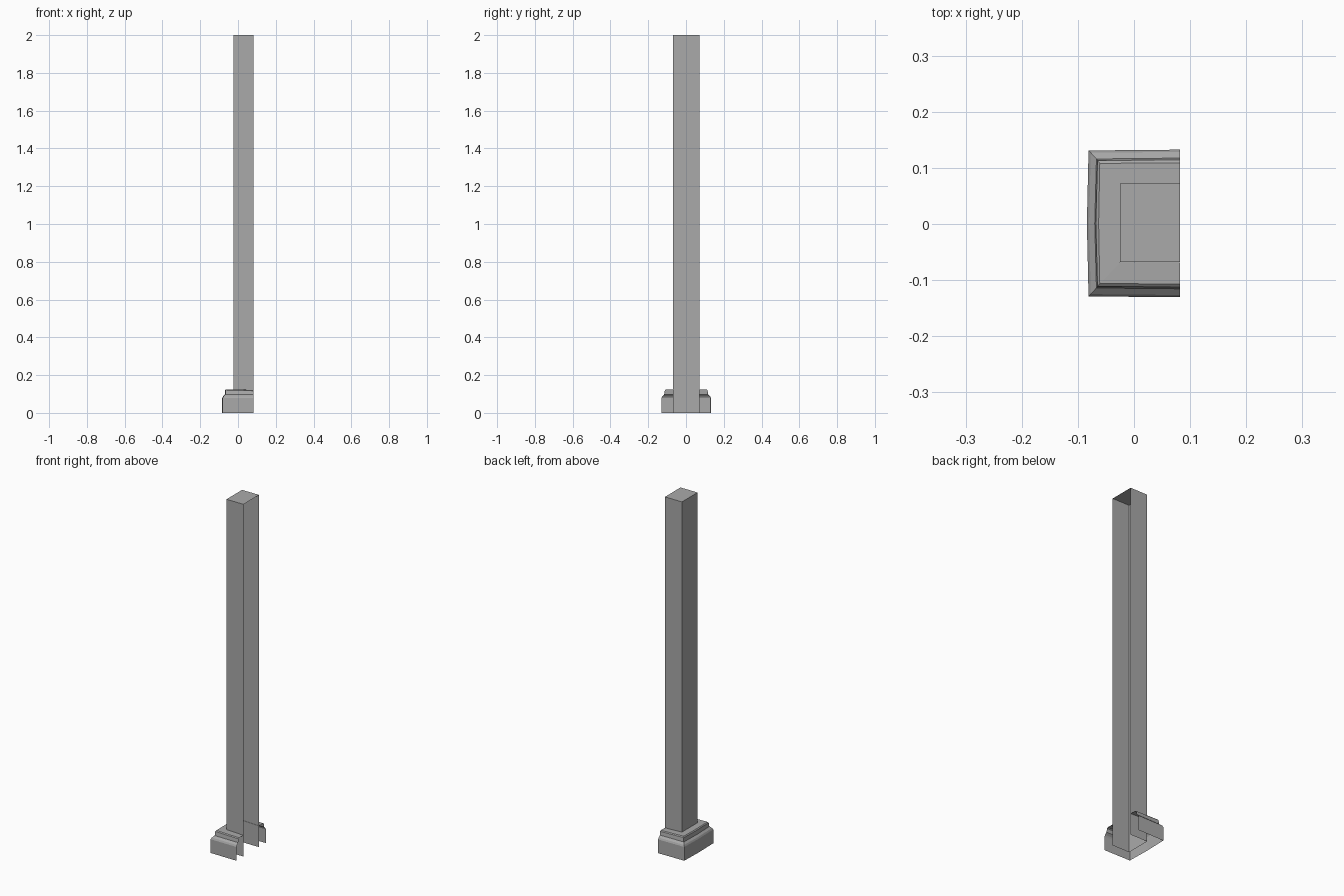
import bpy
import bmesh

cube = bpy.data.objects.get("Cube")
if cube:
    bpy.data.objects.remove(cube)

OPEN_X = 0.082  # plane of the open side

stone = bpy.data.materials.new("plain grey")
stone.use_nodes = True
grey = (0.4, 0.4, 0.4, 1)
stone.diffuse_color = grey
stone.node_tree.nodes["Principled BSDF"].inputs["Base Color"].default_value = grey


def u_ring(bm, x, y, z, bow=0.0, dy=0.0, drop=0.0):
    """Three-sided outline, open towards +x, optionally bowed at its middle."""
    points = [(OPEN_X, -y - bow / 2), (x, -y), (x - bow, 0),
              (x, y), (OPEN_X, y + bow / 2)]
    return [bm.verts.new((px, py + dy, z - (drop if px == OPEN_X else 0)))
            for px, py in points]


def loft(bm, rings):
    for low, high in zip(rings, rings[1:]):
        for i in range(len(low) - 1):
            bm.faces.new((low[i + 1], low[i], high[i], high[i + 1]))


def finish(bm, name):
    mesh = bpy.data.meshes.new(name)
    bm.to_mesh(mesh)
    bm.free()
    mesh.materials.append(stone)
    obj = bpy.data.objects.new(name, mesh)
    bpy.context.collection.objects.link(obj)


# Tall shaft: three walls and a cap, open at the side and underneath
bm = bmesh.new()
rings = [u_ring(bm, -0.025, 0.07, z, dy=0.002) for z in (0, 2)]
loft(bm, rings)
bm.faces.new(rings[-1])
bmesh.ops.dissolve_limit(bm, angle_limit=0.01, verts=bm.verts, edges=bm.edges)
finish(bm, "shaft")

# Moulded base: plinth wall, sloped shoulder, upper step and top ledge
bm = bmesh.new()
profile = [
    (-0.081, 0.130, 0.0, 0.003, 0.0),
    (-0.081, 0.130, 0.078, 0.003, 0.0),
    (-0.077, 0.126, 0.087, 0.003, 0.0),
    (-0.067, 0.115, 0.097, 0.003, 0.0),
    (-0.065, 0.112, 0.120, 0.003, 0.003),
    (-0.061, 0.107, 0.125, 0.002, 0.004),
    (-0.025, 0.070, 0.125, 0.0, 0.004),
]
rings = [u_ring(bm, x, y, z, bow, 0.001, drop) for x, y, z, bow, drop in profile]
loft(bm, rings)
finish(bm, "moulded_base")
